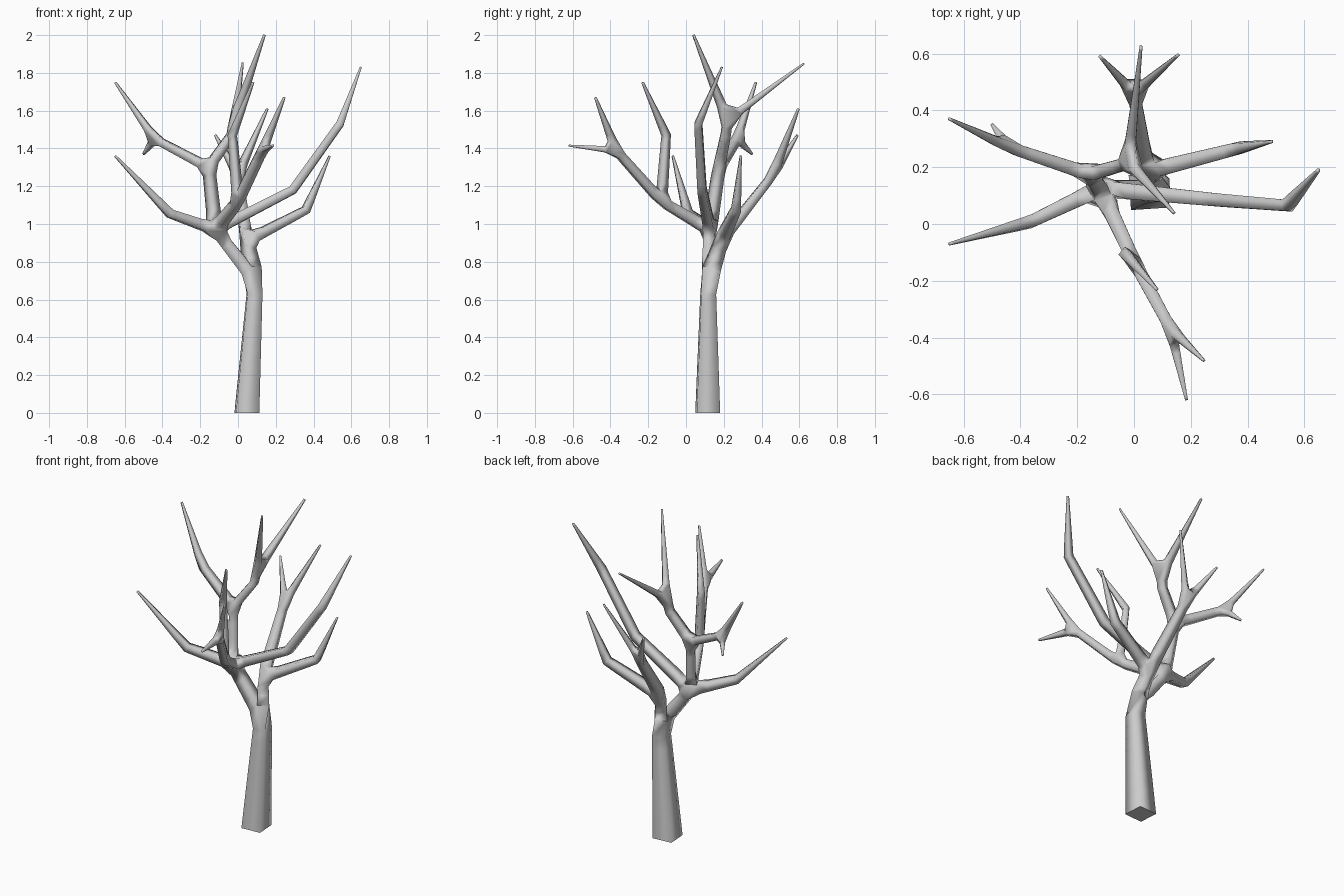
import bpy

if "Cube" in bpy.data.objects:
    bpy.data.objects.remove(bpy.data.objects["Cube"])

# Branch skeleton: each limb is a path of (x, y, z, radius); it starts at a named fork
forks = {
    "root": (0.047, 0.115, 0.00, 0.062),
    "crotch": (0.092, 0.118, 0.70, 0.037),
    "left": (-0.12, 0.125, 0.97, 0.029),
    "right": (0.045, 0.185, 0.91, 0.029),
    "upper": (-0.155, 0.175, 1.30, 0.025),
    "crown": (-0.02, 0.22, 1.55, 0.022),
    "west": (-0.44, 0.27, 1.45, 0.020),
    "front": (0.0, -0.13, 1.12, 0.023),
    "front_end": (0.13, -0.37, 1.39, 0.020),
    "back": (0.0, 0.46, 1.26, 0.021),
}
TIP = 0.005
limbs = [
    # trunk and main limbs
    ("root", ["crotch"]),
    ("crotch", ["left"]),
    ("crotch", ["right"]),
    ("left", ["upper"]),
    ("left", ["front"]),
    ("upper", ["west"]),
    ("upper", [(-0.035, 0.21, 1.47, 0.022), "crown"]),
    ("front", ["front_end"]),
    ("right", ["back"]),
    # twigs
    ("left", [(-0.36, 0.01, 1.055, 0.022), (-0.65, -0.07, 1.36, TIP)]),
    ("left", [(0.29, 0.085, 1.18, 0.023), (0.54, 0.065, 1.53, 0.020), (0.65, 0.19, 1.83, TIP)]),
    ("west", [(-0.65, 0.37, 1.75, TIP)]),
    ("west", [(-0.50, 0.35, 1.37, TIP)]),
    ("crown", [(0.14, 0.04, 2.00, TIP)]),
    ("crown", [(0.025, 0.625, 1.85, TIP)]),
    ("front", [(-0.03, -0.105, 1.47, 0.018), (0.08, -0.23, 1.75, TIP)]),
    ("front_end", [(0.245, -0.48, 1.67, TIP)]),
    ("front_end", [(0.185, -0.62, 1.415, TIP)]),
    ("right", [(0.36, 0.265, 1.075, 0.022), (0.485, 0.29, 1.36, TIP)]),
    ("back", [(0.155, 0.595, 1.61, TIP)]),
    ("back", [(-0.12, 0.59, 1.47, TIP)]),
]

points, edges, index = [], [], {}


def add(p):
    key = p
    if key not in index:
        index[key] = len(points)
        points.append(forks[p] if isinstance(p, str) else p)
    return index[key]


for start, path in limbs:
    a = add(start)
    for p in path:
        b = add(p)
        edges.append((a, b))
        a = b

# Square-section skin around the skeleton
mesh = bpy.data.meshes.new("skeleton")
mesh.from_pydata([p[:3] for p in points], edges, [])
tree = bpy.data.objects.new("bare_tree", mesh)
bpy.context.collection.objects.link(tree)
skin = tree.modifiers.new("Skin", 'SKIN')
skin.branch_smoothing = 0.0
skin.use_smooth_shade = True
for i, (sv, p) in enumerate(zip(mesh.skin_vertices[0].data, points)):
    sv.radius = (p[3], p[3])
    sv.use_root = i == 0

# Bake the skin and level the foot of the trunk
deps = bpy.context.evaluated_depsgraph_get()
baked = bpy.data.meshes.new_from_object(tree.evaluated_get(deps))
tree.modifiers.clear()
tree.data = baked
for v in baked.vertices:
    if v.co.z < 0.05:
        v.co.z = 0.0
for f in baked.polygons:
    f.use_smooth = f.center.z > 0.01
